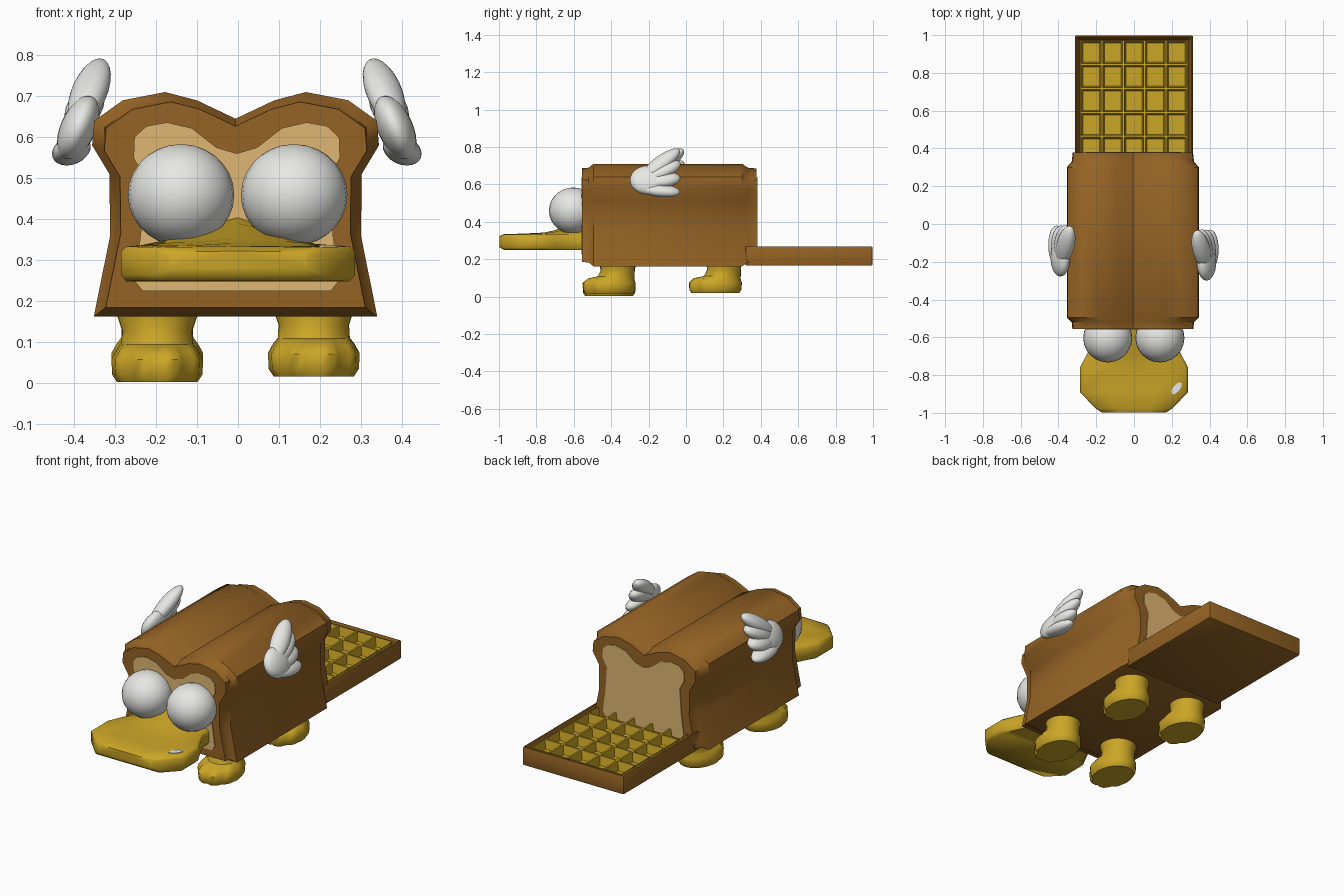
import bpy
import bmesh
import math
from mathutils import Vector, Matrix

if "Cube" in bpy.data.objects:
    bpy.data.objects.remove(bpy.data.objects["Cube"], do_unlink=True)


def material(name, rgb):
    m = bpy.data.materials.new(name)
    m.use_nodes = True
    m.diffuse_color = (*rgb, 1)
    m.node_tree.nodes["Principled BSDF"].inputs["Base Color"].default_value = (*rgb, 1)
    return m


CRUST = material("crust brown", (0.30, 0.125, 0.018))
CRUMB = material("crumb tan", (0.74, 0.47, 0.17))
GOLD = material("golden yellow", (0.60, 0.38, 0.02))
WHITE = material("soft white", (0.80, 0.80, 0.77))


def finish(name, bm, mat, angle=35):
    bmesh.ops.recalc_face_normals(bm, faces=bm.faces)
    mesh = bpy.data.meshes.new(name)
    bm.to_mesh(mesh)
    bm.free()
    mesh.materials.append(mat)
    for p in mesh.polygons:
        p.use_smooth = True
    mesh.set_sharp_from_angle(angle=math.radians(angle))
    obj = bpy.data.objects.new(name, mesh)
    bpy.context.collection.objects.link(obj)
    return obj


def loft(name, rings, mat, angle=35):
    """Skin closed rings of equal length and cap both ends."""
    bm = bmesh.new()
    rows = [[bm.verts.new(p) for p in ring] for ring in rings]
    n = len(rows[0])
    for a, b in zip(rows, rows[1:]):
        for i in range(n):
            j = (i + 1) % n
            bm.faces.new((a[i], a[j], b[j], b[i]))
    bm.faces.new(rows[0])
    bm.faces.new(rows[-1])
    return finish(name, bm, mat, angle)


def mirrored(half):
    """Close a half profile running from bottom to top around x = 0."""
    return half + [(-x, z) for x, z in reversed(half) if x > 0]


# Loaf body: bread slice profile with a stepped-in lip at both ends
slice_profile = mirrored([(0.346, 0.162), (0.306, 0.36), (0.308, 0.51), (0.35, 0.58),
                          (0.345, 0.64), (0.275, 0.69), (0.172, 0.71), (0.095, 0.69), (0, 0.645)])


def slice_ring(y, s):
    return [(x * s - 0.006, y, 0.43 + (z - 0.43) * s) for x, z in slice_profile]


loft("loaf_body", [slice_ring(y, s) for y, s in
                   [(-0.555, 0.915), (-0.52, 0.925), (-0.495, 1), (0.30, 1),
                    (0.33, 0.925), (0.378, 0.91)]], CRUST, 40)

# Crumb faces on both cut ends
crumb = mirrored([(0.23, 0.225), (0.25, 0.25), (0.235, 0.36), (0.225, 0.50), (0.252, 0.55),
                  (0.25, 0.60), (0.22, 0.627), (0.17, 0.636), (0.11, 0.622), (0.05, 0.575),
                  (0, 0.56)])
for name, y0, y1 in [("front_crumb", -0.559, -0.553), ("back_crumb", 0.376, 0.382)]:
    loft(name, [[(x - 0.003, y, z) for x, z in crumb] for y in (y0, y1)], CRUMB)


# Bill: flat duck bill rising to a hump where it meets the face
def bill_ring(y, w, peak, low, high):
    half = [(0.95 * w, low), (w, low + 0.015), (w, high - 0.012), (0.95 * w, high),
            (0.45 * w, high + 0.55 * (peak - high)), (0, peak)]
    return [(x, y, z) for x, z in mirrored(half)]


loft("bill", [bill_ring(*r) for r in
              [(-0.53, 0.21, 0.41, 0.25, 0.335), (-0.62, 0.215, 0.39, 0.25, 0.335),
               (-0.70, 0.255, 0.355, 0.25, 0.335), (-0.76, 0.286, 0.342, 0.248, 0.333),
               (-0.89, 0.286, 0.336, 0.248, 0.333), (-0.975, 0.205, 0.334, 0.25, 0.331),
               (-0.998, 0.17, 0.322, 0.265, 0.32)]], GOLD, 50)


def ellipsoid(bm, centre, size, rot=Matrix()):
    mat = Matrix.Translation(centre) @ rot @ Matrix.Diagonal((*size, 1))
    bmesh.ops.create_uvsphere(bm, u_segments=24, v_segments=14, radius=1, matrix=mat)


# Shiny spot on the bill
bm = bmesh.new()
bmesh.ops.create_cone(bm, cap_ends=True, segments=12, radius1=1, radius2=1, depth=1,
                      matrix=Matrix.Translation((0.225, -0.87, 0.334)) @
                      Matrix.Rotation(math.radians(50), 4, "Z") @
                      Matrix.Diagonal((0.038, 0.018, 0.006, 1)))
finish("bill_shine", bm, WHITE)

# Eyes
for side, x in [("right", -0.139), ("left", 0.137)]:
    bm = bmesh.new()
    ellipsoid(bm, (x, -0.603, 0.459), (0.13, 0.13, 0.124))
    finish(side + "_eye", bm, WHITE, 60)


# Feet and legs: lobed toes on the front half, round ankle above
def foot_ring(x, y, z, rx, ry, cy, lobe):
    ring = []
    for i in range(32):
        t = 2 * math.pi * i / 32
        k = 1 - lobe * (1 - abs(math.sin(4 * t))) if math.sin(t) < 0 else 1
        ring.append((x + rx * k * math.cos(t), y + cy + ry * k * math.sin(t), z))
    return ring


foot_shape = [(0, 0.098, 0.13, -0.05, 0.1), (0.018, 0.11, 0.143, -0.05, 0.13),
              (0.055, 0.112, 0.146, -0.05, 0.13), (0.08, 0.098, 0.128, -0.04, 0.1),
              (0.092, 0.088, 0.10, -0.01, 0.03), (0.125, 0.086, 0.09, 0, 0),
              (0.16, 0.097, 0.095, 0, 0), (0.19, 0.099, 0.096, 0, 0)]
for name, x, y, lift in [("front_right_leg", -0.197, -0.365, 0.002),
                         ("front_left_leg", 0.185, -0.365, 0.016),
                         ("back_right_leg", -0.197, 0.203, 0.018),
                         ("back_left_leg", 0.185, 0.203, 0.018)]:
    loft(name, [foot_ring(x, y, z + lift, rx, ry, cy, lobe)
                for z, rx, ry, cy, lobe in foot_shape], GOLD, 45)

# Hands: palm with four fanned fingers, leaning in toward the body at the top
fingers = [((-0.235, 0.635), (-0.035, 0.785), 0.042), ((-0.22, 0.63), (-0.03, 0.715), 0.042),
           ((-0.22, 0.61), (-0.03, 0.635), 0.042), ((-0.25, 0.58), (-0.03, 0.557), 0.036)]
for side, sx, dx, dy in [("right", -1, -0.006, 0.022), ("left", 1, 0, 0)]:
    bm = bmesh.new()
    ellipsoid(bm, (0, -0.20, 0.623), (0.046, 0.10, 0.078))
    for a, b, r in fingers:
        a, b = Vector((0, *a)), Vector((0, *b))
        turn = Matrix.Rotation(math.atan2(b.z - a.z, b.y - a.y), 4, "X")
        ellipsoid(bm, (a + b) / 2, (0.046, (b - a).length / 2, r), turn)
    for v in bm.verts:
        v.co.x = sx * (v.co.x + 0.408 - 0.31 * (v.co.z - 0.545)) + dx
        v.co.y += dy
    finish(side + "_hand", bm, WHITE, 60)

# Waffle tail: shallow crust tray
bm = bmesh.new()
bmesh.ops.create_cube(bm, size=1, matrix=Matrix.Translation((0, 0.658, 0.217)) @
                      Matrix.Diagonal((0.626, 0.68, 0.104, 1)))
bmesh.ops.bevel(bm, geom=bm.edges[:], offset=0.008, segments=2, affect="EDGES", profile=0.5)
top = max(bm.faces, key=lambda f: f.calc_center_median().z + f.calc_area())
bmesh.ops.inset_region(bm, faces=[top], thickness=0.022)
bmesh.ops.translate(bm, verts=top.verts[:], vec=(0, 0, -0.065))
finish("waffle_tray", bm, CRUST)

# Waffle filling: grid of sunken pockets with sloping walls
bm = bmesh.new()
bmesh.ops.create_grid(bm, x_segments=5, y_segments=5, size=1,
                      matrix=Matrix.Translation((0, 0.653, 0.262)) @
                      Matrix.Diagonal((0.282, 0.318, 1, 1)))
pockets = bm.faces[:]
bmesh.ops.inset_individual(bm, faces=pockets, thickness=0.007)
bmesh.ops.inset_individual(bm, faces=pockets, thickness=0.011, depth=-0.05)
finish("waffle_grid", bm, GOLD, 25)
